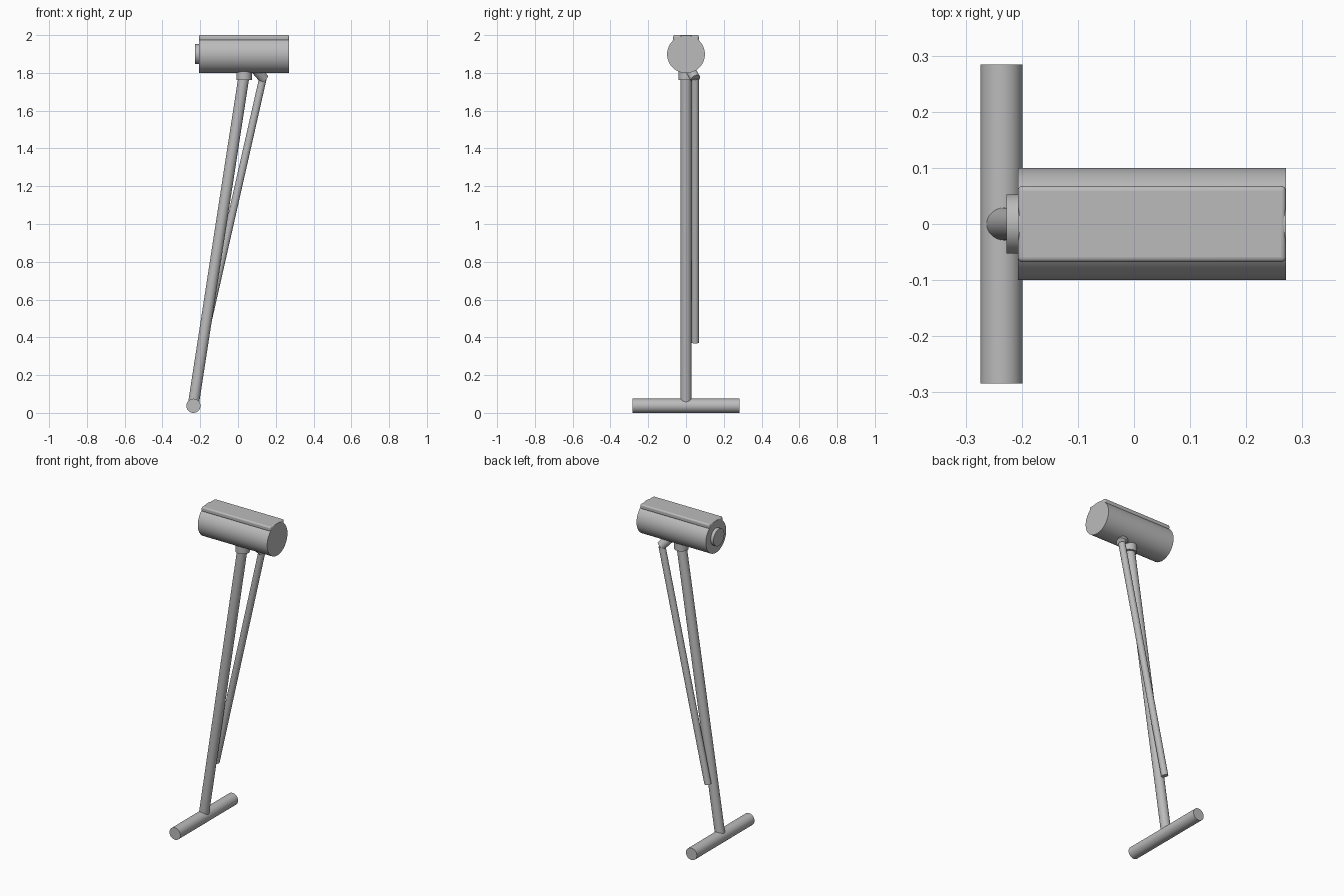
import bpy
import math
from mathutils import Vector

if "Cube" in bpy.data.objects:
    bpy.data.objects.remove(bpy.data.objects["Cube"], do_unlink=True)

# Single grey material
grey = bpy.data.materials.new("plain grey")
grey.use_nodes = True
colour = (0.5, 0.5, 0.5, 1.0)
grey.diffuse_color = colour
grey.node_tree.nodes["Principled BSDF"].inputs["Base Color"].default_value = colour


def finish(obj, name):
    obj.name = name
    obj.data.name = name
    obj.data.materials.append(grey)
    bpy.ops.object.shade_smooth_by_angle(angle=math.radians(35))
    return obj


def rod(name, start, end, radius, sides=48):
    """Capped cylinder running between two points."""
    a, b = Vector(start), Vector(end)
    axis = b - a
    bpy.ops.mesh.primitive_cylinder_add(
        vertices=sides, radius=radius, depth=axis.length, location=(a + b) / 2,
        rotation=axis.to_track_quat('Z', 'Y').to_euler())
    return finish(bpy.context.object, name)


# Head: horizontal drum with a round end button
rod("head_drum", (-0.207, 0, 1.899), (0.271, 0, 1.899), 0.1, 96)
rod("end_button", (-0.227, 0, 1.90), (-0.20, 0, 1.90), 0.053, 64)

# Flat pad on top of the drum, with rounded edges
bpy.ops.mesh.primitive_cube_add(size=1, location=(0.032, 0, 1.985))
pad = bpy.context.object
pad.scale = (0.478, 0.136, 0.03)
bpy.ops.object.transform_apply(location=False, rotation=False, scale=True)
bevel = pad.modifiers.new("rounded edges", 'BEVEL')
bevel.width = 0.009
bevel.segments = 4
finish(pad, "top_pad")

# Main pole, its socket under the drum and the foot bar
rod("pole_socket", (0.032, 0, 1.762), (0.032, 0, 1.83), 0.041)
rod("main_pole", (-0.237, 0, 0.04), (0.031, 0, 1.78), 0.029)
rod("foot_bar", (-0.236, -0.284, 0.0375), (-0.236, 0.284, 0.0375), 0.0375)

# Thin side rod hanging from an angled socket
rod("side_socket", (0.085, 0.015, 1.83), (0.137, 0.05, 1.769), 0.027)
rod("side_rod", (-0.185, 0.049, 0.372), (0.131, 0.049, 1.768), 0.02)
